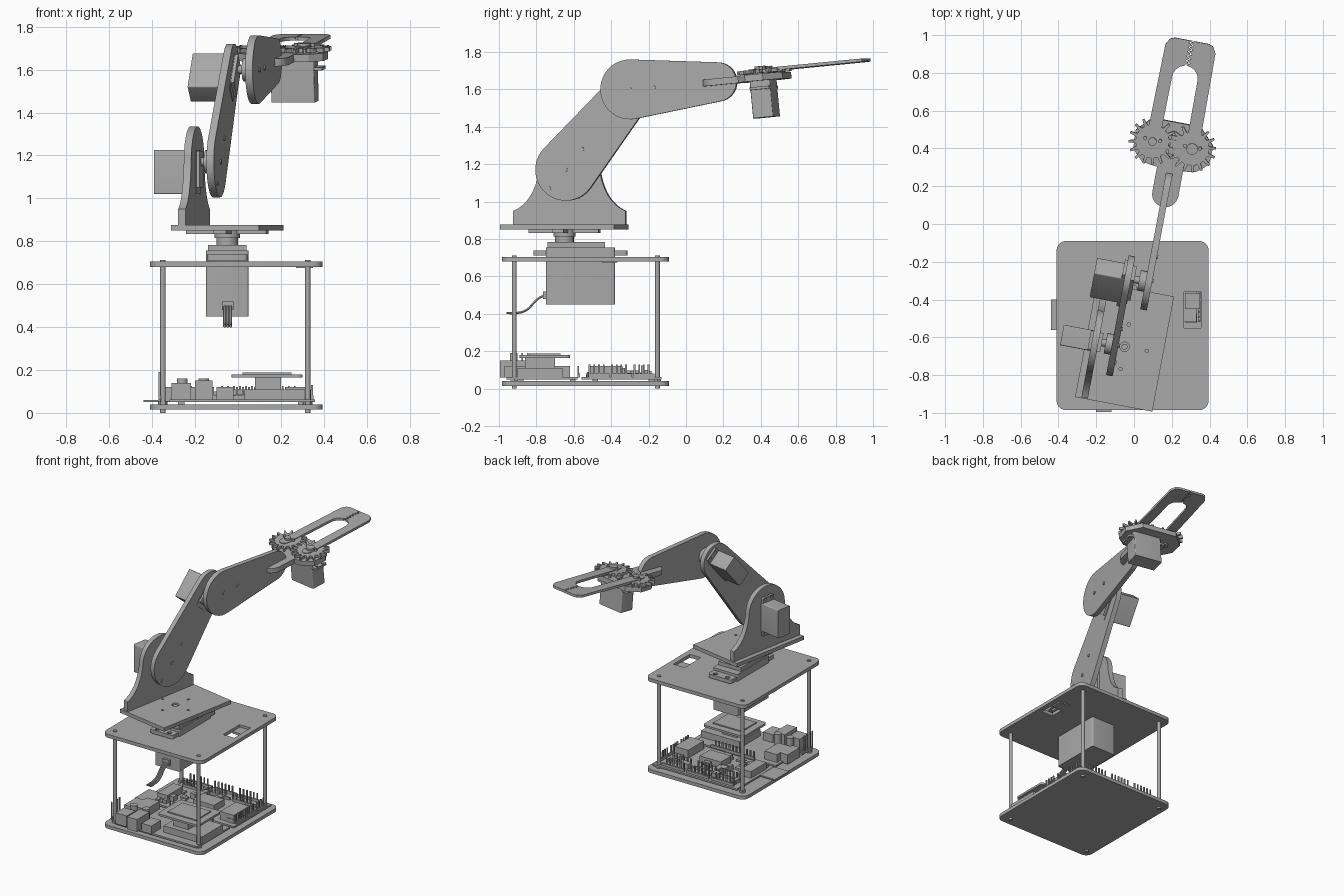
import bpy, bmesh, random
from math import pi, sin, cos, acos, atan2, hypot, radians
from mathutils import Matrix, Vector

random.seed(4)
cube = bpy.data.objects.get("Cube")
if cube:
    bpy.data.objects.remove(cube)

grey = bpy.data.materials.new("machine grey")
grey.use_nodes = True
GREY = (0.4, 0.4, 0.4, 1)
grey.diffuse_color = GREY
grey.node_tree.nodes["Principled BSDF"].inputs["Base Color"].default_value = GREY

IDENT = Matrix.Identity(4)
move = lambda x, y, z: Matrix.Translation((x, y, z))
turn = lambda deg, axis: Matrix.Rotation(radians(deg), 4, axis)
parts = []


def add(name, mesh, matrix):
    mesh.materials.clear()
    mesh.materials.append(grey)
    mesh.transform(matrix)
    obj = bpy.data.objects.new(name, mesh)
    bpy.context.collection.objects.link(obj)
    parts.append(obj)
    return obj


def curve_part(name, curve, matrix):
    temp = bpy.data.objects.new("temp", curve)
    bpy.context.collection.objects.link(temp)
    graph = bpy.context.evaluated_depsgraph_get()
    mesh = bpy.data.meshes.new_from_object(temp.evaluated_get(graph))
    bpy.data.objects.remove(temp)
    return add(name, mesh, matrix)


def prism(name, loops, low, high, matrix=IDENT):
    """Extrude an outline; the loops after the first are holes."""
    curve = bpy.data.curves.new(name, 'CURVE')
    curve.dimensions, curve.fill_mode = '2D', 'BOTH'
    curve.extrude = (high - low) / 2
    for loop in loops:
        spline = curve.splines.new('POLY')
        spline.points.add(len(loop) - 1)
        for point, (x, y) in zip(spline.points, loop):
            point.co = (x, y, 0, 1)
        spline.use_cyclic_u = True
    return curve_part(name, curve, matrix @ move(0, 0, (low + high) / 2))


def boxes(name, limits, matrix=IDENT):
    bm = bmesh.new()
    for x0, x1, y0, y1, z0, z1 in limits:
        place = move((x0 + x1) / 2, (y0 + y1) / 2, (z0 + z1) / 2)
        bmesh.ops.create_cube(bm, size=1, matrix=place @ Matrix.Diagonal((x1 - x0, y1 - y0, z1 - z0, 1)))
    mesh = bpy.data.meshes.new(name)
    bm.to_mesh(mesh)
    bm.free()
    return add(name, mesh, matrix)


def arc(x, y, r, start, end, n=20):
    return [(x + r * cos(start + (end - start) * i / n), y + r * sin(start + (end - start) * i / n))
            for i in range(n + 1)]


def circle(x, y, r, n=20):
    return arc(x, y, r, 0, 2 * pi, n)[:-1]


def rod(name, x, y, r, low, high, matrix=IDENT):
    return prism(name, [circle(x, y, r)], low, high, matrix)


def rounded(x0, x1, y0, y1, r):
    corners = [(x1 - r, y1 - r), (x0 + r, y1 - r), (x0 + r, y0 + r), (x1 - r, y0 + r)]
    return [p for i, (x, y) in enumerate(corners) for p in arc(x, y, r, i * pi / 2, (i + 1) * pi / 2, 6)]


def rect(x0, x1, y0, y1):
    return [(x0, y0), (x1, y0), (x1, y1), (x0, y1)]


def link(ax, ay, ar, bx, by, br):
    """Outline of two circles joined by tangents."""
    a, t = atan2(by - ay, bx - ax), acos((ar - br) / hypot(bx - ax, by - ay))
    return arc(ax, ay, ar, a + t, a + 2 * pi - t) + arc(bx, by, br, a - t, a + t)


def servo(name, matrix, depth, flange, horn, horn_top):
    """Geared motor with its shaft along z and its body trailing towards -y."""
    prism(name + "_body", [rounded(-.055, .055, -.15, .055, .006)], -depth, .02, matrix)
    boxes(name + "_gearbox", [(-.05, .05, -.12, .05, .02, .035)], matrix)
    holes = [circle(x, y, .009, 10) for x in (-.027, .027) for y in (-.172, .077)]
    prism(name + "_flange", [rounded(-.052, .052, -.187, .092, .01)] + holes, flange, flange + .015, matrix)
    rod(name + "_shaft", 0, 0, .02, .03, horn_top, matrix)
    rod(name + "_horn", 0, 0, horn, horn_top - .035, horn_top, matrix)


# Base plates, posts and nuts
POSTS = [(x, y) for x in (-.35, .325) for y in (-.918, -.153)]
outline = rounded(-.41, .395, -.985, -.09, .05)
prism("bottom_plate", [outline], .015, .04)
prism("top_plate", [outline, rect(.265, .355, -.55, -.36), rect(-.14, .04, -.73, -.38)], .68, .705)
for px, py in POSTS:
    rod("post", px, py, .013, 0, .712)
    prism("post_nut", [circle(px, py, .022, 6)], .04, .055)
boxes("window_socket", [(.27, .35, -.45, -.365, .675, .69)])

# Base motor and cable
servo("base_motor", move(-.05, -.65, .72) @ turn(180, 'Z') @ Matrix.Scale(1.8, 4), .15, -.005, .028, .062)
for i in range(3):
    cable = bpy.data.curves.new("cable", 'CURVE')
    cable.dimensions, cable.bevel_depth, cable.bevel_resolution = '3D', .007, 1
    spline = cable.splines.new('NURBS')
    path = [(-.73, .5), (-.79, .5), (-.83, .42), (-.89, .4), (-.96, .405)]
    spline.points.add(len(path) - 1)
    for point, (y, z) in zip(spline.points, path):
        point.co = (-.062 + i * .014, y, z, 1)
    spline.use_endpoint_u = True
    curve_part("cable", cable, IDENT)
boxes("cable_socket", [(-.075, -.02, -.765, -.735, .48, .52)])

# Circuit boards
boxes("circuit_boards", [(-.32, .34, -.96, -.58, .05, .062), (-.32, .36, -.56, -.13, .05, .062),
                         (-.44, -.3, -.56, -.4, .05, .06)])
boxes("board_standoffs", [(x, x + .03, y, y + .03, .04, .05)
                          for x in (-.28, .28) for y in (-.9, -.62, -.5, -.2)])
boxes("connectors", [
    (-.31, -.22, -.97, -.87, .06, .14), (-.2, -.12, -.995, -.85, .06, .15),
    (-.1, -.02, -.97, -.86, .06, .12), (.03, .34, -.9, -.66, .06, .11),
    (.08, .2, -.86, -.7, .11, .165), (-.36, -.3, -.8, -.66, .05, .12),
    (-.3, -.2, -.78, -.62, .06, .12), (.22, .33, -.52, -.34, .06, .12),
    (-.3, -.22, -.5, -.32, .06, .11), (-.05, .12, -.45, -.33, .06, .11)])
prism("display_panel", [rounded(-.03, .3, -.89, -.62, .02)], .165, .18)
prism("display_screen", [rect(.02, .25, -.84, -.67)], .18, .188)
for x in (-.26, -.16):
    rod("capacitor", x, -.83, .025, .06, .16)


def pin_row(x, y, dx, dy, count, height):
    boxes("pin_header", [(x, x + dx * count + .012, y, y + dy * count + .012, .06, .08)] + [
        (x + dx * i, x + dx * i + .009, y + dy * i, y + dy * i + .009, .08, height) for i in range(count)])


for k in range(3):
    pin_row(-.28 + k * .2, -.16, .028, 0, 6, .125)
    pin_row(-.28 + k * .2, -.24, .028, 0, 6, .125)
    pin_row(.34, -.52 + k * .12, 0, .025, 4, .13)
pin_row(-.37, -.94, 0, .03, 4, .19)
pin_row(-.15, -.58, .028, 0, 12, .12)
chips = []
for i in range(36):
    x, y = random.uniform(-.3, .3), random.uniform(-.55, -.2)
    w, d = random.uniform(.02, .06), random.uniform(.02, .05)
    chips.append((x, x + w, y, y + d, .06, random.uniform(.07, .1)))
boxes("chips", chips)

# Turntable: every arm part lives in this turned frame
ARM = move(-.05, -.65, 0) @ turn(-10.7, 'Z')
SIDE = Matrix(((0, 0, 1, 0), (1, 0, 0, 0), (0, 1, 0, 0), (0, 0, 0, 1)))
SHEET = ARM @ SIDE
bolts = [circle(.12 * cos(i * pi / 2), .12 * sin(i * pi / 2), .009, 10) for i in range(4)]
prism("turntable", [rect(-.208, .208, -.31, .31), circle(0, 0, .025)] + bolts, .85, .877, ARM)
rod("turntable_screw", 0, 0, .016, .83, .87, ARM)
boxes("turntable_horn", [(-.19, .19, -.03, .03, .833, .85), (-.03, .03, -.19, .19, .833, .85)], ARM)
rod("turntable_hub", 0, 0, .06, .815, .85, ARM)

# Shoulder bracket with concave flanks
flank = []
for i in range(13):
    t = i / 12
    flank.append(tuple(Vector((.305, .95)) * (1 - t) ** 2 + Vector((.19, 1.0)) * 2 * t * (1 - t)
                       + Vector((.165, 1.17)) * t * t))
profile = [(.305, .87)] + flank + arc(0, 1.17, .165, 0, pi, 24)[1:-1]
profile += [(-x, y) for x, y in reversed(flank)] + [(-.305, .87)]
prism("shoulder_bracket", [profile, rect(-.056, .056, 1.018, 1.227)], -.175, -.14, SHEET)
servo("shoulder_motor", ARM @ move(-.157, 0, 1.17) @ SIDE, .18, -.033, .055, .09)

# Upper arm and elbow motor
elbow = ARM @ move(-.05, .36, 1.6) @ SIDE @ turn(-39.9, 'Z')
prism("upper_arm", [link(0, 1.17, .165, .36, 1.6, .12)], -.068, -.033, SHEET)
servo("elbow_motor", elbow, .18, -.033, .055, .095)

# Forearm
prism("forearm", [link(.37, 1.6, .16, .845, 1.64, .105)], .045, .08, SHEET)
for x, y, u in [(0, 1.17, -.033), (-.09, 1.07, -.033), (.09, 1.28, -.033), (.37, 1.6, .08), (.5, 1.61, .08)]:
    rod("arm_screw", x, y, .011, u - .01, u + .006, SHEET)

# Gripper base, tilted up a little
GRIP = ARM @ move(.05, 1.1, 1.665) @ turn(5.5, 'X')
palm = arc(.012, -.265, .07, pi, 2 * pi, 14)
palm += [(.082, -.13), (.15, -.12), (.21, -.07), (.215, .03), (.13, .12)]
palm += [(-.13, .12), (-.205, .04), (-.2, -.06), (-.14, -.12), (-.058, -.13)]
prism("gripper_palm", [palm], -.018, .018, GRIP)
servo("gripper_motor", GRIP @ move(.107, 0, 0) @ turn(-90, 'Z'), .215, -.065, .03, .06)


# Toothed gears and fingers with interlocking tips
def gear(cx, teeth, phase):
    points = []
    for i in range(teeth):
        for step, r in ((0, .088), (.22, .09), (.36, .127), (.58, .127), (.74, .09)):
            a = phase + (i + step) * 2 * pi / teeth
            points.append((cx + r * cos(a), r * sin(a)))
    return points


for side, label in ((-1, "right"), (1, "left")):
    cx = side * .107
    prism(label + "_gear", [gear(cx, 16, 0 if side < 0 else .02)], .022, .042, GRIP)
    tip = [(side * .005 + (.009 if i % 2 else -.009), .432 + i * .012) for i in range(12)]
    inner = [(side * x, y) for x, y in arc(0, .36, .068, 0, 1.35, 8)]
    ends = [(side * x, y) for x, y in [(.09, .564), (.115, .555), (.135, .52), (.142, 0)]]
    heel = [(side * x, y) for x, y in arc(.107, -.03, .035, 0, -pi, 10)]
    prism(label + "_finger", [inner + tip + ends + heel], .03, .047, GRIP)
    rod(label + "_pivot", cx, 0, .022, -.03, .06, GRIP)
    for dx in (-.04, .04):
        rod(label + "_gear_screw", cx + dx, .01, .01, .04, .058, GRIP)

# Soften round walls, keep edges crisp
bpy.ops.object.select_all(action='DESELECT')
for obj in parts:
    obj.select_set(True)
bpy.context.view_layer.objects.active = parts[0]
bpy.ops.object.shade_smooth_by_angle(angle=radians(30))
